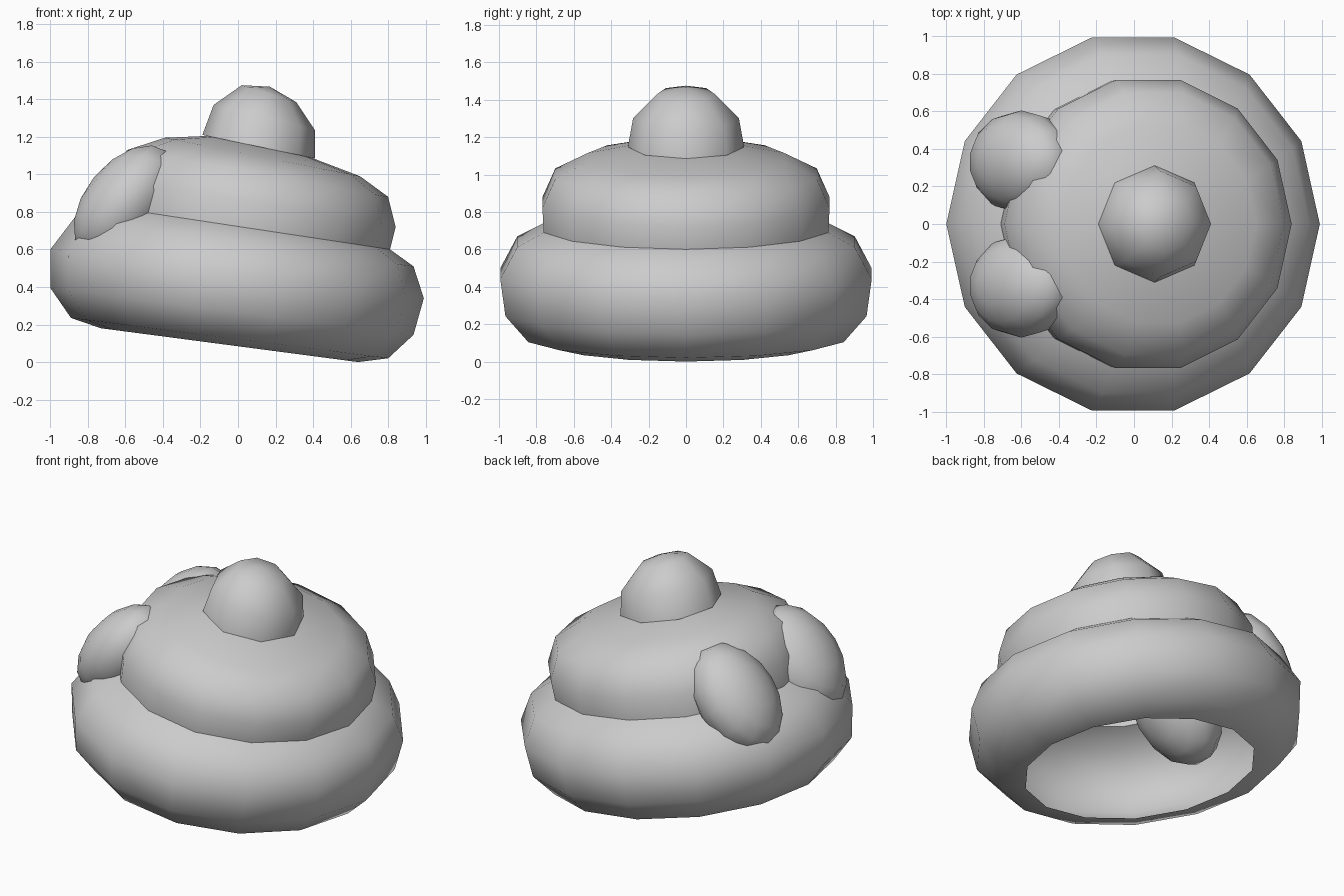
import bpy, bmesh, math
from mathutils import Matrix, Vector

if "Cube" in bpy.data.objects:
    bpy.data.objects.remove(bpy.data.objects["Cube"])


def finish(bm, name):
    bmesh.ops.recalc_face_normals(bm, faces=bm.faces)
    for f in bm.faces:
        f.smooth = True
    me = bpy.data.meshes.new(name)
    bm.to_mesh(me)
    bm.free()
    ob = bpy.data.objects.new(name, me)
    bpy.context.collection.objects.link(ob)
    return ob


def tilted_lathe(name, rings, sides, pole=None):
    """Each ring is given by its left and right point (x, z) in the front view."""
    bm = bmesh.new()
    loops = []
    for (lx, lz), (rx, rz) in rings:
        c = Vector(((lx + rx) / 2, 0, (lz + rz) / 2))
        u = Vector((rx, 0, rz)) - c
        v = Vector((0, u.length * 1.015, 0))
        loops.append([bm.verts.new(c + u * math.cos(a) + v * math.sin(a))
                      for a in (2 * math.pi * i / sides for i in range(sides))])
    for a, b in zip(loops, loops[1:]):
        for i in range(sides):
            j = (i + 1) % sides
            bm.faces.new((a[i], a[j], b[j], b[i]))
    if pole:
        p = bm.verts.new((pole[0], 0, pole[1]))
        top = loops[-1]
        for i in range(sides):
            bm.faces.new((top[i], top[(i + 1) % sides], p))
    ob = finish(bm, name)
    return ob


# lower tier: hollow shell, open at the bottom
seam = ((-0.71, 0.83), (0.81, 0.60))
tilted_lathe("lower_tier", [
    ((-0.73, 0.18), (0.64, 0.0)),
    ((-0.89, 0.235), (0.80, 0.02)),
    ((-1.0, 0.395), (0.935, 0.145)),
    ((-1.0, 0.60), (0.99, 0.34)),
    ((-0.87, 0.77), (0.935, 0.51)),
    seam], 14)

# middle tier
tilted_lathe("middle_tier", [
    seam,
    ((-0.69, 0.98), (0.84, 0.72)),
    ((-0.59, 1.13), (0.80, 0.88)),
    ((-0.39, 1.195), (0.65, 0.99)),
    ((-0.16, 1.205), (0.38, 1.093))], 14)

# rounded tip
tilted_lathe("tip", [
    ((-0.19, 1.21), (0.41, 1.085)),
    ((-0.13, 1.37), (0.41, 1.235)),
    ((0.02, 1.475), (0.31, 1.385))], 8, pole=(0.17, 1.467))

# two bulging eyes lying against the slope
for side, label in ((-1, "front_eye"), (1, "back_eye")):
    bm = bmesh.new()
    tilt = Matrix.Rotation(math.radians(39), 4, 'Y')
    m = (Matrix.Translation((-0.60, side * 0.33, 0.85)) @ tilt
         @ Matrix.Diagonal((0.215, 0.275, 0.36, 1))
         @ Matrix.Rotation(math.radians(90), 4, 'Y'))
    bmesh.ops.create_uvsphere(bm, u_segments=14, v_segments=8, radius=1, matrix=m)
    finish(bm, label)
